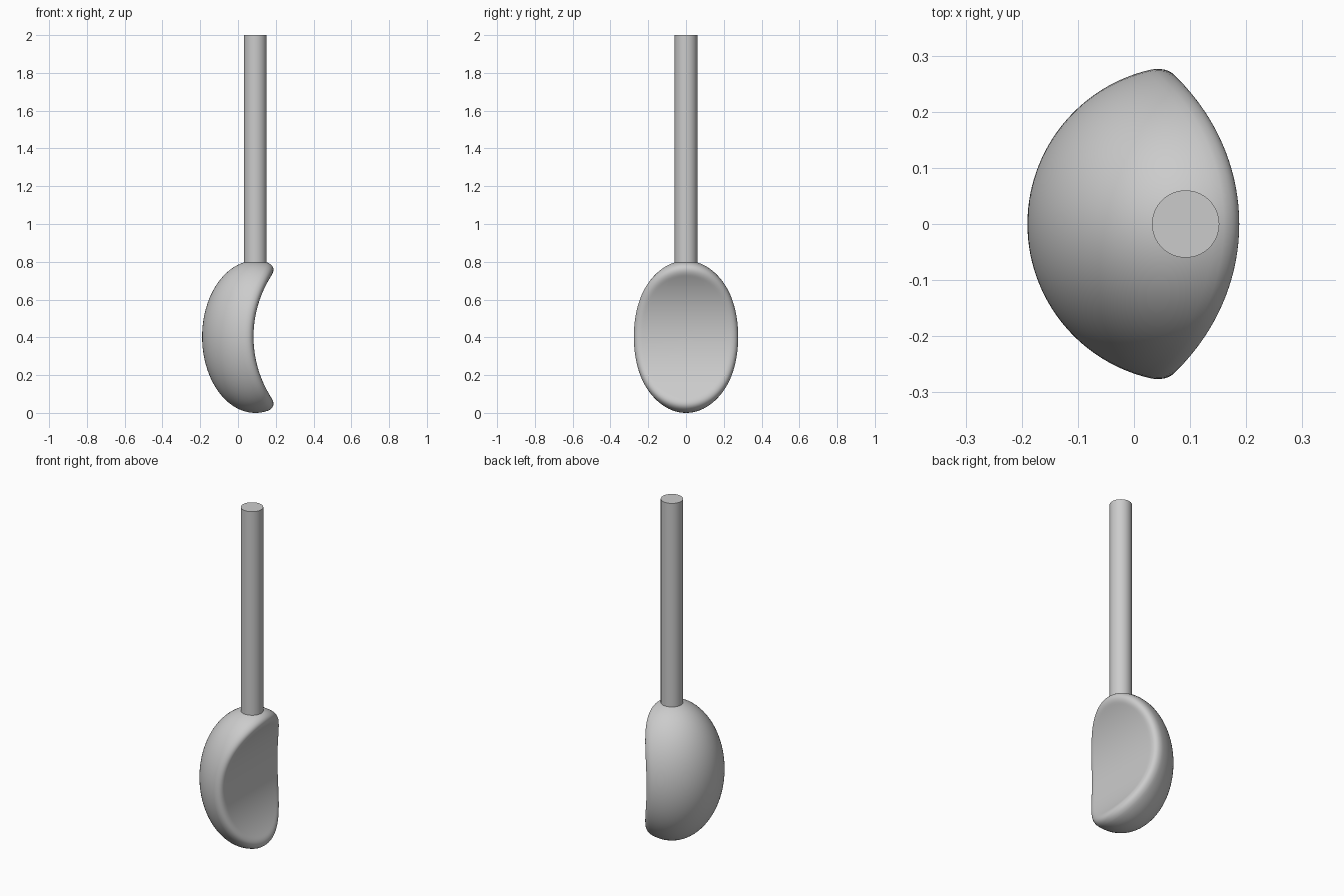
import bpy, bmesh
from math import sin, cos, pi, hypot, sqrt
from mathutils import Vector

if "Cube" in bpy.data.objects:
    bpy.data.objects.remove(bpy.data.objects["Cube"], do_unlink=True)

grey = bpy.data.materials.new("plain grey")
grey.use_nodes = True
grey.diffuse_color = (0.6, 0.6, 0.6, 1)
grey.node_tree.nodes["Principled BSDF"].inputs["Base Color"].default_value = (0.6, 0.6, 0.6, 1)

CX = 0.092              # shared axis of head and handle
RXY, RZ = 0.282, 0.403  # ellipsoid radii of the head
HOLLOW_X, HOLLOW_R = 0.082, 0.6
ROUNDING = 0.05
SEGMENTS = 96


def add_object(name, bm):
    bmesh.ops.recalc_face_normals(bm, faces=bm.faces)
    mesh = bpy.data.meshes.new(name)
    bm.to_mesh(mesh)
    bm.free()
    mesh.materials.append(grey)
    ob = bpy.data.objects.new(name, mesh)
    bpy.context.collection.objects.link(ob)
    bpy.ops.object.select_all(action='DESELECT')
    ob.select_set(True)
    bpy.context.view_layer.objects.active = ob
    bpy.ops.object.shade_smooth_by_angle(angle=pi / 5)
    return ob


def shell_point(t, a):
    """Point on the ellipsoid, t measured from the rounded back."""
    return Vector((CX - RXY * cos(t), RXY * sin(t) * cos(a), RZ + RZ * sin(t) * sin(a)))


def hollow_point(s, a):
    """Point on the cylindrical hollow, s is the fraction of the head's radius."""
    dz = RZ * s * sin(a)
    x = HOLLOW_X + HOLLOW_R - sqrt(HOLLOW_R ** 2 - dz ** 2)
    return Vector((x, RXY * s * cos(a), RZ + dz))


def head_profile(a):
    """Back of the shell, rounded rim, then the hollow, at one angle."""
    low, high = pi / 4, pi - 0.3
    for _ in range(40):
        t = (low + high) / 2
        if shell_point(t, a).x < hollow_point(sin(t), a).x:
            low = t
        else:
            high = t
    corner = shell_point(t, a)
    t_out = t - ROUNDING / 0.28
    s_in = sin(t) - ROUNDING / hypot(RXY * cos(a), RZ * sin(a))
    start, end = shell_point(t_out, a), hollow_point(s_in, a)
    points = [shell_point(t_out * i / 28, a) for i in range(1, 28)]
    for i in range(13):
        u = i / 12
        points.append(start * (1 - u) ** 2 + corner * 2 * u * (1 - u) + end * u ** 2)
    points += [hollow_point(s_in * (1 - i / 16), a) for i in range(1, 16)]
    return points


# Scooped head
bm = bmesh.new()
columns = [[bm.verts.new(p) for p in head_profile(2 * pi * k / SEGMENTS)]
           for k in range(SEGMENTS)]
back = bm.verts.new(shell_point(0, 0))
front = bm.verts.new(hollow_point(0, 0))
for k in range(SEGMENTS):
    c, d = columns[k - 1], columns[k]
    bm.faces.new((back, c[0], d[0]))
    for i in range(len(c) - 1):
        bm.faces.new((c[i], c[i + 1], d[i + 1], d[i]))
    bm.faces.new((front, d[-1], c[-1]))
add_object("scooped_head", bm)

# Straight round handle
bm = bmesh.new()
bmesh.ops.create_cone(bm, cap_ends=True, segments=64, radius1=0.06, radius2=0.06, depth=1.21)
handle = add_object("handle", bm)
handle.location = (CX, 0, 2 - 1.21 / 2)
